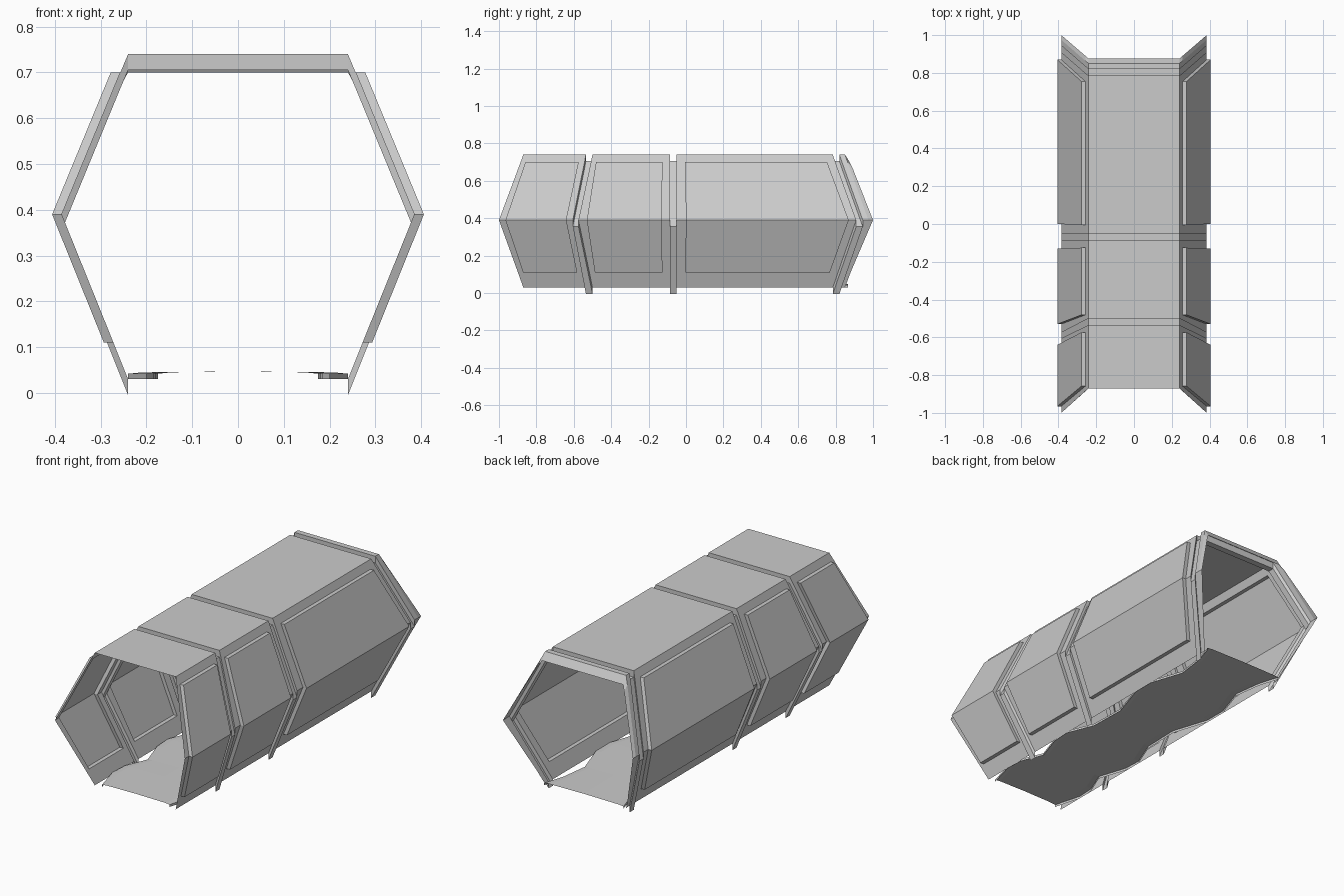
import bpy, bmesh

if "Cube" in bpy.data.objects:
    bpy.data.objects.remove(bpy.data.objects["Cube"])

# Half cross-section rows: x, z, and how far each row follows the slanted seams (0 top/bottom, 1 middle)
ROWS = [(.24, .74, 0), (.257, .70, .11), (.385, .39, 1), (.272, .11, .22), (.24, .03, 0)]
DROP = .035    # ribs are the same section shifted down
BULGE = .021   # side panels are pushed outward


def line(seam, dx=0, dz=0):
    """Half-section points along a seam given as (y at top, y at middle)."""
    return [(x + dx, seam[0] + (seam[1] - seam[0]) * t, z + dz) for x, z, t in ROWS]


def finish(name, faces):
    """Mirror the half faces in x, weld and make an object."""
    bm = bmesh.new()
    for f in faces:
        for s in (1, -1):
            pts = [(x * s, y, z) for x, y, z in f]
            bm.faces.new([bm.verts.new(p) for p in (pts if s == 1 else pts[::-1])])
    bmesh.ops.remove_doubles(bm, verts=bm.verts, dist=.0002)
    bmesh.ops.recalc_face_normals(bm, faces=bm.faces)
    me = bpy.data.meshes.new(name)
    bm.to_mesh(me)
    bm.free()
    ob = bpy.data.objects.new(name, me)
    bpy.context.collection.objects.link(ob)
    return ob


def strip(a, b, roof=True):
    """Wall faces between two section lines, plus the half roof."""
    fs = [[a[i], b[i], b[i + 1], a[i + 1]] for i in range(len(a) - 1)]
    if roof:
        fs.append([(0, *a[0][1:]), (0, *b[0][1:]), b[0], a[0]])
    return fs


def segment(name, e0, p0, p1, e1):
    """Hexagonal hull section with a raised panel wrapping each side."""
    a, b, c, d = line(e0), line(p0), line(p1), line(e1)
    faces = strip(a, b, False) + strip(c, d, False)
    for i in (0, 3):
        faces.append([b[i], c[i], c[i + 1], b[i + 1]])
    faces.append([(0, *a[0][1:]), (0, *d[0][1:]), d[0], c[0], b[0], a[0]])
    bo, co = line(p0, BULGE)[1:4], line(p1, BULGE)[1:4]
    b, c = b[1:4], c[1:4]
    faces += strip(bo, co, False) + strip(b, bo, False) + strip(co, c, False)
    for i in (0, 2):
        faces.append([b[i], c[i], co[i], bo[i]])
    finish(name, faces)


def rib(name, s0, s1):
    """Lowered band joining two hull sections."""
    a, b, c, d = line(s0), line(s0, 0, -DROP), line(s1, 0, -DROP), line(s1)
    finish(name, strip(a, b) + strip(b, c) + strip(c, d))


# Hull sections
segment("front_section", (-.87, -1), (-.845, -.965), (-.565, -.64), (-.535, -.605))
segment("middle_section", (-.50, -.575), (-.475, -.53), (-.125, -.13), (-.085, -.085))
segment("rear_section", (-.05, -.05), (-.005, 0), (.74, .87), (.785, .91))

# Ribs
rib("front_rib", (-.535, -.605), (-.50, -.575))
rib("middle_rib", (-.085, -.085), (-.05, -.05))
rib("rear_rib", (.785, .91), (.82, .945))

# Rear rim with sloping lip
a, b = line((.82, .945), 0), line((.85, .975), 0)
lip = [(.24, .875, .70), (.257, .89, .67), (.385, 1, .39), (.272, .88, .11), (.24, .84, .03)]
finish("rear_rim", strip(a, b) + strip(b, lip))

# Floor plate with wavy edges and a thin skirt
edge = [(-.865, .20), (-.72, .24), (-.62, .235), (-.5, .185), (-.35, .235), (-.25, .24), (-.1, .18),
        (.1, .175), (.3, .24), (.42, .24), (.6, .18), (.75, .20), (.865, .235)]
faces = []
for (y0, x0), (y1, x1) in zip(edge, edge[1:]):
    faces.append([(0, y0, .047), (x0 - .03, y0, .045), (x1 - .03, y1, .045), (0, y1, .047)])
    faces.append([(x0 - .03, y0, .045), (x0, y0, .042), (x1, y1, .042), (x1 - .03, y1, .045)])
    faces.append([(x0, y0, .042), (x0, y0, .03), (x1, y1, .03), (x1, y1, .042)])
finish("floor_plate", faces)
